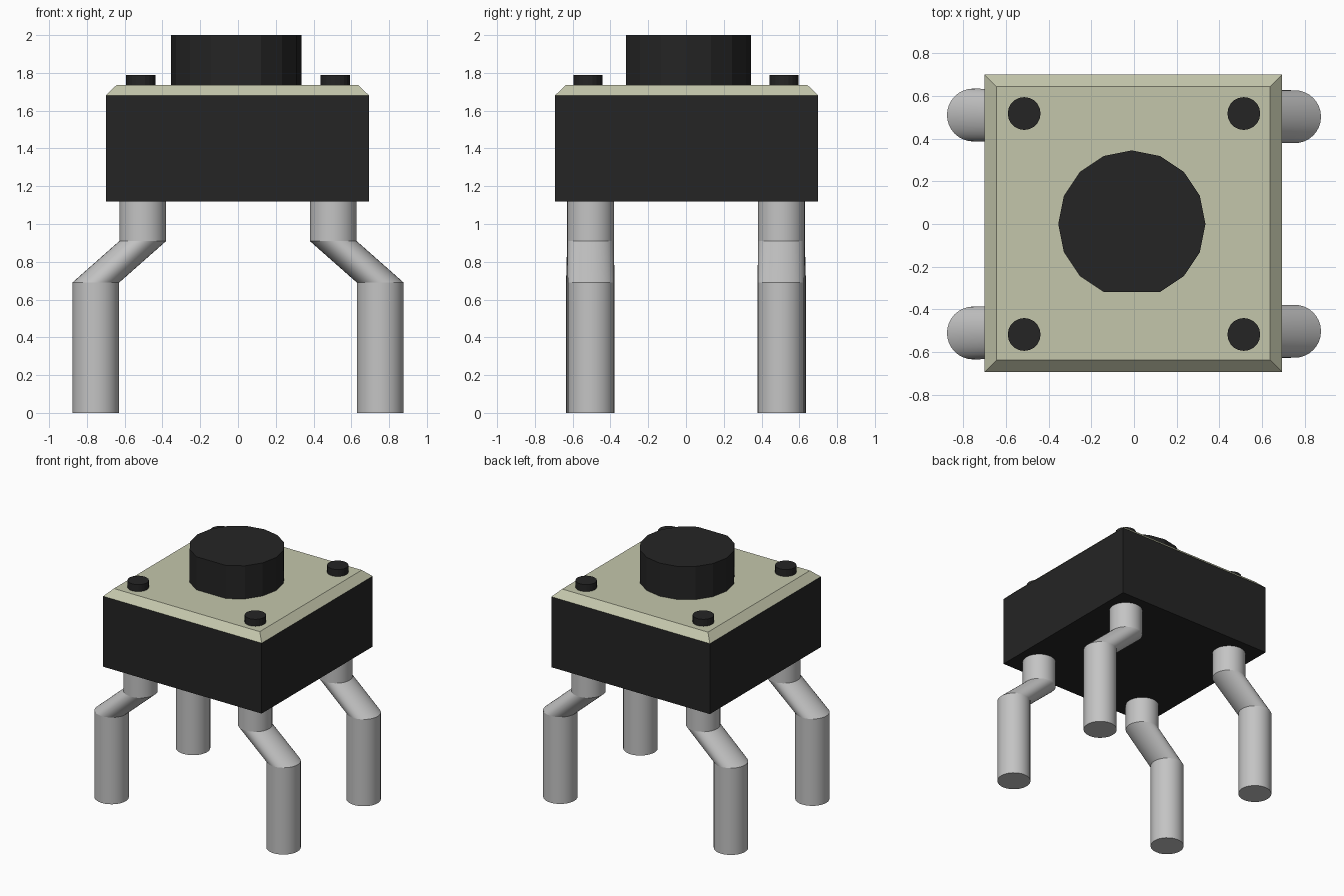
import bpy, bmesh, math

cube = bpy.data.objects.get("Cube")
if cube:
    bpy.data.objects.remove(cube, do_unlink=True)


def material(name, rgb):
    m = bpy.data.materials.new(name)
    m.use_nodes = True
    m.diffuse_color = (*rgb, 1)
    m.node_tree.nodes["Principled BSDF"].inputs["Base Color"].default_value = (*rgb, 1)
    return m


black = material("black plastic", (0.018, 0.018, 0.018))
beige = material("beige plate", (0.55, 0.565, 0.41))
metal = material("grey metal", (0.55, 0.55, 0.55))


def circle(cx, cy, r, n):
    return [(cx + r * math.cos(2 * math.pi * i / n),
             cy + r * math.sin(2 * math.pi * i / n)) for i in range(n)]


def square(cx, cy, h):
    return [(cx + h * a, cy + h * b) for a, b in ((-1, -1), (1, -1), (1, 1), (-1, 1))]


def loft(name, sections, mat, smooth=False):
    """Skin horizontal outlines, given as (z, points) from bottom to top, and cap both ends."""
    bm = bmesh.new()
    rings = [[bm.verts.new((x, y, z)) for x, y in pts] for z, pts in sections]
    n = len(rings[0])
    for low, high in zip(rings, rings[1:]):
        for i in range(n):
            j = (i + 1) % n
            bm.faces.new((low[i], low[j], high[j], high[i])).smooth = smooth
    bm.faces.new(rings[0][::-1])
    bm.faces.new(rings[-1])
    # keep every ring a crisp bend
    for ring in rings:
        for i in range(n):
            bm.edges.get((ring[i], ring[(i + 1) % n])).smooth = False
    mesh = bpy.data.meshes.new(name)
    bm.to_mesh(mesh)
    bm.free()
    mesh.materials.append(mat)
    ob = bpy.data.objects.new(name, mesh)
    bpy.context.collection.objects.link(ob)
    return ob


# housing and chamfered cover plate
loft("housing", [(1.12, square(-0.003, 0.003, 0.697)),
                 (1.68, square(-0.003, 0.003, 0.697))], black)
loft("cover_plate", [(1.68, square(-0.003, 0.003, 0.697)),
                     (1.735, square(-0.003, 0.003, 0.641))], beige)

# push button: sixteen-sided outline with the front corner cut flat
outline = circle(-0.01, 0, 0.345, 16)
del outline[12]
loft("push_button", [(1.737, outline), (2.0, outline)], black)

# four rivets and four cranked legs
for side, sx in (("left", 1), ("right", -1)):
    for end, sy in (("front", -1), ("back", 1)):
        rivet = circle(0.515 * sx, 0.518 * sy, 0.077, 20)
        loft(f"rivet_{end}_{side}", [(1.73, rivet), (1.79, rivet)], black)

        foot_y = 0.507 * sy + (-0.004 if sx * sy > 0 else 0.004)
        upper = circle(0.504 * sx, 0.505 * sy, 0.124, 32)
        lower = circle(0.753 * sx, foot_y, 0.124, 32)
        loft(f"leg_{end}_{side}", [(0, lower), (0.69, lower), (0.91, upper), (1.125, upper)],
             metal, smooth=True)
